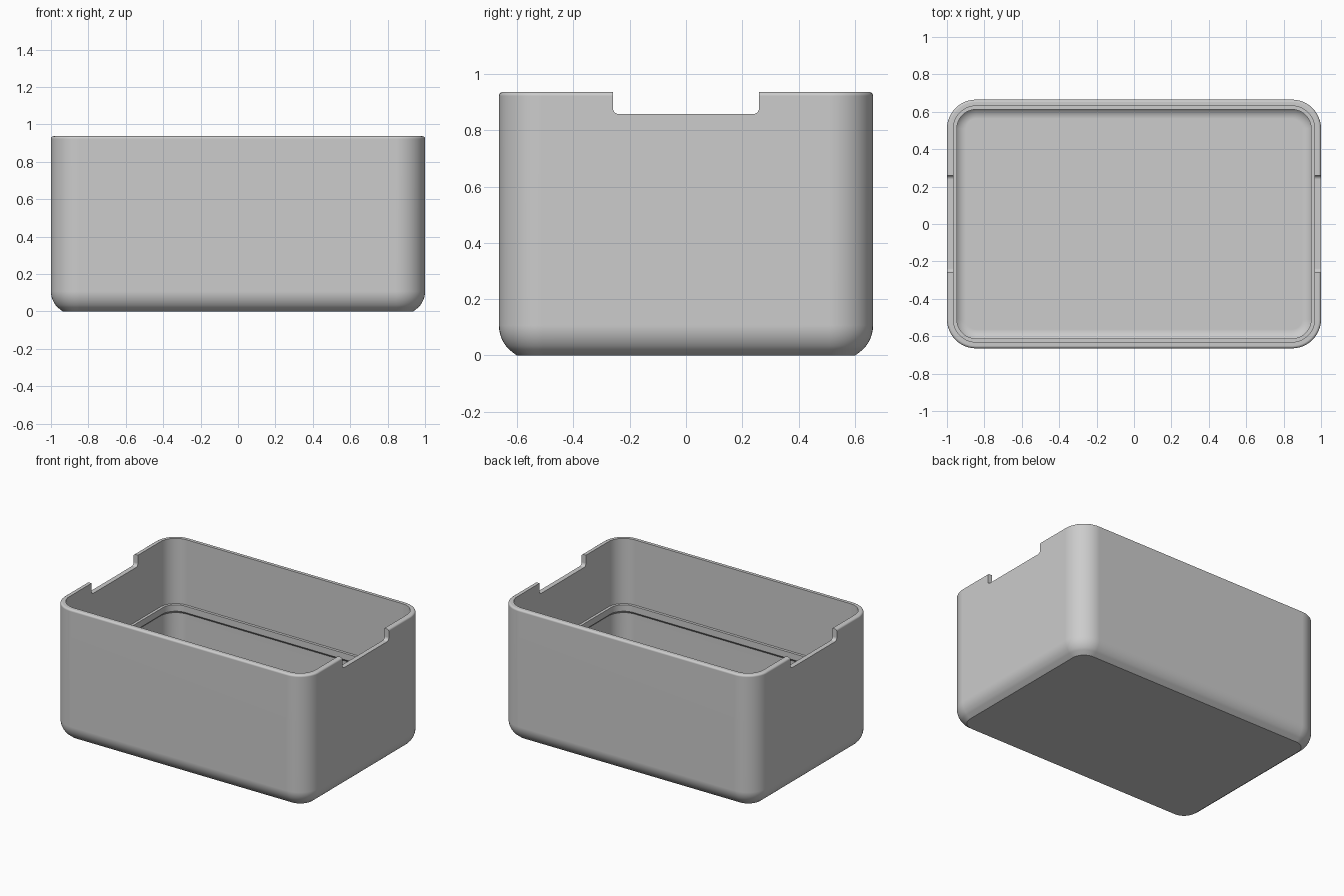
import bpy, bmesh
from math import sin, cos, pi, radians

cube = bpy.data.objects.get("Cube")
if cube:
    bpy.data.objects.remove(cube, do_unlink=True)

HALF_X, HALF_Y, HEIGHT, CORNER = 1.0, 0.665, 0.937, 0.155
STEPS = 12
COLOUR = (0.604, 0.604, 0.604, 1)

grey = bpy.data.materials.new("light grey")
grey.use_nodes = True
grey.diffuse_color = COLOUR
grey.node_tree.nodes["Principled BSDF"].inputs["Base Color"].default_value = COLOUR


def make_object(name, bm):
    bmesh.ops.recalc_face_normals(bm, faces=bm.faces)
    mesh = bpy.data.meshes.new(name)
    bm.to_mesh(mesh)
    bm.free()
    mesh.materials.append(grey)
    obj = bpy.data.objects.new(name, mesh)
    bpy.context.collection.objects.link(obj)
    return obj


def arc(ci, cz, r, start, end, n):
    """Points (inset, z) on an arc about (ci, cz), angles in degrees."""
    angles = [radians(start + (end - start) * i / n) for i in range(n + 1)]
    return [(ci + r * cos(a), cz + r * sin(a)) for a in angles]


def ring(bm, inset, z):
    """Rounded rectangle loop, inset from the outer footprint."""
    r = CORNER - inset
    cx, cy = HALF_X - CORNER, HALF_Y - CORNER
    verts = []
    for q, (sx, sy) in enumerate([(1, 1), (-1, 1), (-1, -1), (1, -1)]):
        for i in range(STEPS + 1):
            a = (q + i / STEPS) * pi / 2
            verts.append(bm.verts.new((sx * cx + r * cos(a), sy * cy + r * sin(a), z)))
    return verts


# Wall section: bottom chamfer, outer curve, rim, inner support rib, deep floor
WALL, RIB, FLOOR_Z, FLOOR_R = 0.034, 0.053, 0.035, 0.068
RIB_TOP, RIB_LOW = 0.475, 0.43
profile = [(0.063, 0)]
profile += arc(0.12, 0.107, 0.12, 225, 180, 6)
profile += arc(0.014, HEIGHT - 0.014, 0.014, 180, 90, 4)
profile += [(WALL, HEIGHT), (WALL, RIB_TOP), (RIB, RIB_TOP)]
profile += [(RIB, RIB_LOW), (WALL, RIB_LOW - (RIB - WALL))]
profile += arc(WALL + FLOOR_R, FLOOR_Z + FLOOR_R, FLOOR_R, 180, 270, 8)

bm = bmesh.new()
rings = [ring(bm, inset, z) for inset, z in profile]
for low, high in zip(rings, rings[1:]):
    for i in range(len(low)):
        j = (i + 1) % len(low)
        bm.faces.new((low[i], low[j], high[j], high[i]))
bm.faces.new(rings[0])
bm.faces.new(rings[-1])
box = make_object("box_body", bm)

# Rounded notch through both end walls
NOTCH, NOTCH_Z = 0.26, 0.858
bm = bmesh.new()
bmesh.ops.create_cube(bm, size=1)
for v in bm.verts:
    v.co = (v.co.x * 2.4, v.co.y * 2 * NOTCH, NOTCH_Z if v.co.z < 0 else HEIGHT + 0.1)
lower = [e for e in bm.edges
         if all(v.co.z < HEIGHT for v in e.verts) and e.verts[0].co.y == e.verts[1].co.y]
bmesh.ops.bevel(bm, geom=lower, offset=0.022, segments=5, profile=0.5, affect='EDGES')
cutter = make_object("notch_cutter", bm)
cutter.hide_render = True

cut = box.modifiers.new("notches", 'BOOLEAN')
cut.operation = 'DIFFERENCE'
cut.solver = 'EXACT'
cut.object = cutter

bpy.ops.object.select_all(action='DESELECT')
box.select_set(True)
bpy.context.view_layer.objects.active = box
bpy.ops.object.modifier_apply(modifier=cut.name)
bpy.data.objects.remove(cutter, do_unlink=True)

# Smooth curves with crisp edges
bpy.ops.object.shade_smooth_by_angle(angle=radians(30))
weighted = box.modifiers.new("even_shading", 'WEIGHTED_NORMAL')
weighted.keep_sharp = True
